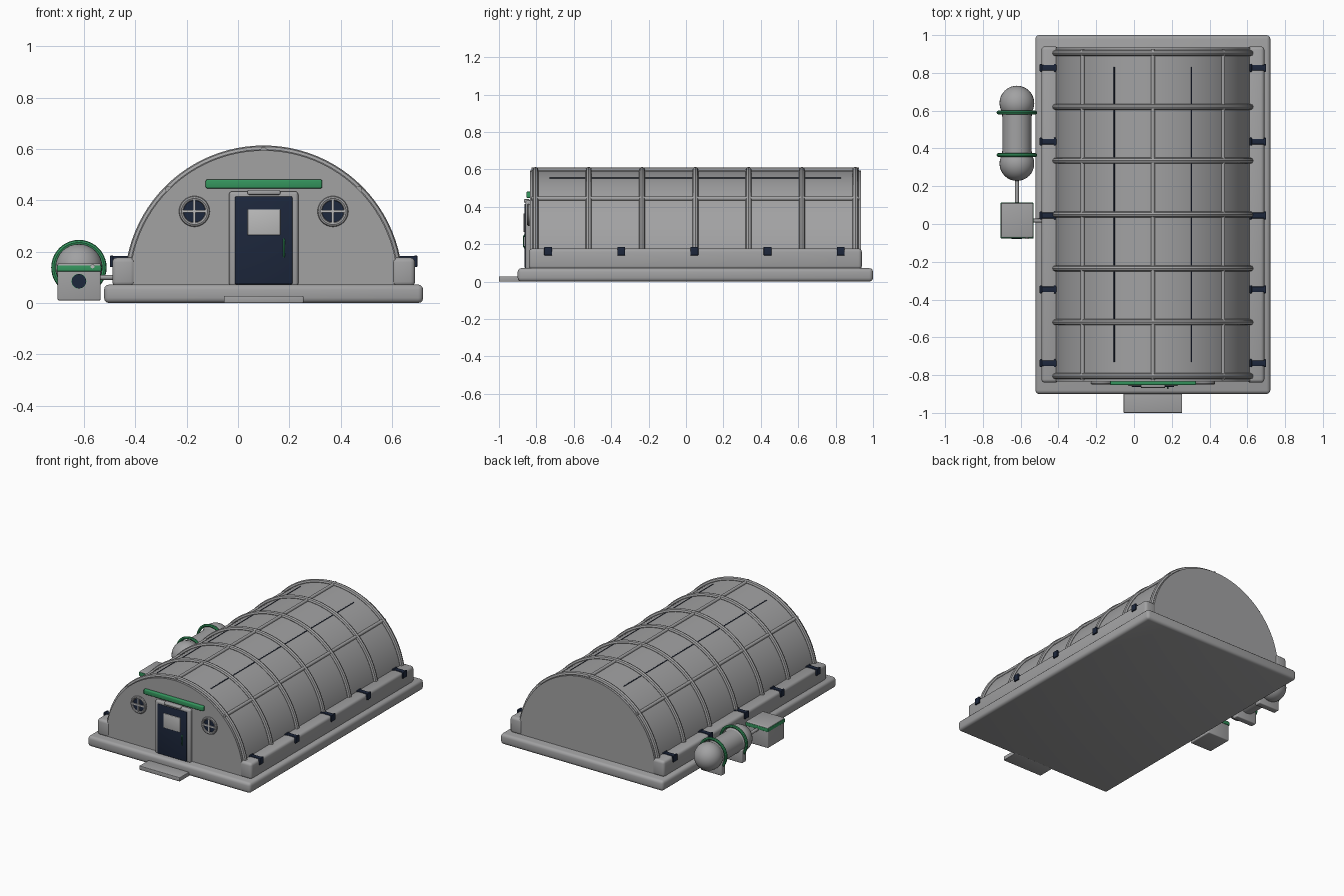
import bpy, bmesh
from math import sin, cos, pi, radians
from mathutils import Matrix, Vector

cube = bpy.data.objects.get("Cube")
if cube:
    bpy.data.objects.remove(cube, do_unlink=True)


def material(name, rgb):
    m = bpy.data.materials.new(name)
    m.use_nodes = True
    m.diffuse_color = (*rgb, 1)
    m.node_tree.nodes["Principled BSDF"].inputs["Base Color"].default_value = (*rgb, 1)
    return m


GREY = material("grey", (0.36, 0.36, 0.365))
PALE = material("pale_grey", (0.5, 0.5, 0.5))
NAVY = material("navy", (0.012, 0.02, 0.045))
GREEN = material("green", (0.035, 0.30, 0.11))

CX, FLOOR, RADIUS = 0.10, 0.072, 0.523     # shell axis and radius
Y0, Y1 = -0.835, 0.935                     # shell ends
YM = (Y0 + Y1) / 2


def finish(obj, mat):
    obj.data.materials.clear()
    obj.data.materials.append(mat)
    bpy.ops.object.select_all(action='DESELECT')
    obj.select_set(True)
    bpy.context.view_layer.objects.active = obj
    bpy.ops.object.shade_smooth_by_angle(angle=radians(35))
    return obj


def from_bmesh(name, bm, mat):
    bmesh.ops.recalc_face_normals(bm, faces=bm.faces)
    mesh = bpy.data.meshes.new(name)
    bm.to_mesh(mesh)
    bm.free()
    obj = bpy.data.objects.new(name, mesh)
    bpy.context.collection.objects.link(obj)
    return finish(obj, mat)


def box(name, x, y, z, mat, bevel=0.0):
    """Box from (min, max) ranges, with optional rounded edges."""
    bm = bmesh.new()
    bmesh.ops.create_cube(bm, size=1)
    for v in bm.verts:
        v.co = [(r[0] + r[1]) / 2 + c * (r[1] - r[0]) for c, r in zip(v.co, (x, y, z))]
    if bevel:
        bmesh.ops.bevel(bm, geom=bm.edges[:], offset=bevel, segments=3,
                        profile=0.5, affect='EDGES')
    return from_bmesh(name, bm, mat)


def rod(name, a, b, radius, mat, sides=24):
    a, b = Vector(a), Vector(b)
    d = b - a
    bm = bmesh.new()
    place = Matrix.Translation((a + b) / 2) @ d.to_track_quat('Z', 'Y').to_matrix().to_4x4()
    bmesh.ops.create_cone(bm, cap_ends=True, segments=sides, radius1=radius,
                          radius2=radius, depth=d.length, matrix=place)
    return from_bmesh(name, bm, mat)


def tube(name, points, radius, mat, cyclic=False):
    curve = bpy.data.curves.new(name, 'CURVE')
    curve.dimensions = '3D'
    curve.bevel_depth = radius
    curve.bevel_resolution = 2
    curve.use_fill_caps = True
    spline = curve.splines.new('POLY')
    spline.points.add(len(points) - 1)
    for p, co in zip(spline.points, points):
        p.co = (*co, 1)
    spline.use_cyclic_u = cyclic
    obj = bpy.data.objects.new(name, curve)
    bpy.context.collection.objects.link(obj)
    bpy.ops.object.select_all(action='DESELECT')
    obj.select_set(True)
    bpy.context.view_layer.objects.active = obj
    bpy.ops.object.convert(target='MESH')
    return finish(bpy.context.view_layer.objects.active, mat)


def arc(y, r, steps=48):
    return [(CX + r * cos(pi * i / steps), y, FLOOR + r * sin(pi * i / steps))
            for i in range(steps + 1)]


def circle(x, y, z, r, steps=40):
    return [(x + r * cos(2 * pi * i / steps), y, z + r * sin(2 * pi * i / steps))
            for i in range(steps)]


# Foundation slab and doorstep
box("base_slab", (CX - 0.622, CX + 0.622), (-0.9, 1.0), (0, 0.072), GREY, 0.02)
box("doorstep", (-0.055, 0.255), (-1.0, -0.88), (0, 0.028), GREY, 0.004)

# Half-round shell
bm = bmesh.new()
face = bm.faces.new([bm.verts.new(p) for p in arc(Y0, RADIUS)])
ext = bmesh.ops.extrude_face_region(bm, geom=[face], use_keep_orig=True)
bmesh.ops.translate(bm, vec=(0, Y1 - Y0, 0),
                    verts=[g for g in ext["geom"] if isinstance(g, bmesh.types.BMVert)])
from_bmesh("shell", bm, GREY)

# Hoops across the shell, stringers along it
for i in range(7):
    tube(f"hoop_{i + 1}", arc(YM + (i - 3) * 0.285, RADIUS + 0.003), 0.016, GREY)
for i, angle in enumerate((45, 90, 135)):
    x = CX + (RADIUS + 0.003) * cos(radians(angle))
    z = FLOOR + (RADIUS + 0.003) * sin(radians(angle))
    rod(f"stringer_{i + 1}", (x, Y0 + 0.01, z), (x, Y1 - 0.01, z), 0.011, GREY, 12)

# Thin seams, side rails and their straps
for side, label in ((1, "left"), (-1, "right")):
    def span(a, b):
        return tuple(sorted((CX + side * a, CX + side * b)))

    seam = radians(67)
    x, z = CX + side * RADIUS * cos(seam), FLOOR + RADIUS * sin(seam)
    rod(f"{label}_seam", (x, -0.73, z), (x, 0.83, z), 0.003, NAVY, 8)
    box(f"{label}_rail", span(0.50, 0.59), (Y0 - 0.005, Y1 + 0.005), (0.065, 0.177), GREY, 0.018)
    for i in range(5):
        y = YM - 0.005 + (i - 2) * 0.391
        box(f"{label}_strap_{i + 1}", span(0.51, 0.596), (y - 0.015, y + 0.015),
            (0.142, 0.183), NAVY, 0.004)
        for a in (0.512, 0.587):
            box(f"{label}_strap_end_{i + 1}", span(a, a + 0.012), (y - 0.021, y + 0.021),
                (0.14, 0.185), NAVY, 0.003)

# Doorway
box("door_frame", (-0.035, 0.235), (-0.858, Y0 + 0.01), (0.065, 0.435), GREY, 0.012)
box("door", (-0.012, 0.212), (-0.864, -0.85), (0.073, 0.415), NAVY, 0.005)
box("door_window", (0.037, 0.165), (-0.868, -0.86), (0.265, 0.365), PALE, 0.003)
tube("door_handle", [(0.178, -0.862, 0.18), (0.180, -0.869, 0.19),
                     (0.180, -0.869, 0.24), (0.178, -0.862, 0.25)], 0.004, GREEN)
box("door_lamp", (0.037, 0.165), (-0.867, Y0), (0.422, 0.441), GREY, 0.006)
box("awning_bar", (-0.126, 0.328), (-0.853, Y0 + 0.01), (0.447, 0.481), GREEN, 0.006)

# Portholes beside the door
for label, x in (("right", CX - 0.27), ("left", CX + 0.27)):
    z = 0.357
    rod(f"{label}_porthole_glass", (x, Y0 + 0.01, z), (x, -0.842, z), 0.05, NAVY, 40)
    tube(f"{label}_porthole_rim", circle(x, -0.841, z, 0.051), 0.009, GREY, True)
    box(f"{label}_porthole_bar_across", (x - 0.046, x + 0.046), (-0.848, Y0),
        (z - 0.005, z + 0.005), PALE)
    box(f"{label}_porthole_bar_upright", (x - 0.005, x + 0.005), (-0.848, Y0),
        (z - 0.046, z + 0.046), PALE)

# Storage tank with domed ends, hoops and saddles
TX, TZ = -0.62, 0.138
rod("tank_body", (TX, 0.32, TZ), (TX, 0.64, TZ), 0.077, GREY, 40)
for label, y in (("front", 0.32), ("back", 0.64)):
    bm = bmesh.new()
    bmesh.ops.create_uvsphere(bm, u_segments=32, v_segments=16, radius=0.092,
                              matrix=Matrix.Translation((TX, y, TZ)))
    from_bmesh(f"tank_{label}_dome", bm, GREY)
for label, y in (("front", 0.365), ("back", 0.59)):
    tube(f"tank_{label}_hoop", circle(TX, y, TZ, 0.098), 0.01, GREEN, True)
    box(f"tank_{label}_saddle", (TX - 0.08, TX + 0.08), (y - 0.022, y + 0.022),
        (0.01, 0.10), GREY, 0.006)

# Control box and pipes
box("control_box", (-0.703, -0.535), (-0.072, 0.11), (0.01, 0.155), GREY, 0.006)
box("control_box_band", (-0.706, -0.532), (-0.076, 0.113), (0.123, 0.147), GREEN, 0.003)
rod("control_dial_ring", (TX, -0.07, 0.085), (TX, -0.077, 0.085), 0.029, GREEN)
rod("control_dial", (TX, -0.07, 0.085), (TX, -0.08, 0.085), 0.028, NAVY)
rod("control_lamp", (-0.567, -0.07, 0.143), (-0.567, -0.08, 0.143), 0.008, PALE, 16)
rod("tank_pipe", (TX, 0.10, 0.12), (TX, 0.25, 0.12), 0.011, GREY, 16)
rod("shell_pipe", (-0.545, 0.018, 0.10), (-0.47, 0.018, 0.10), 0.01, GREY, 16)
